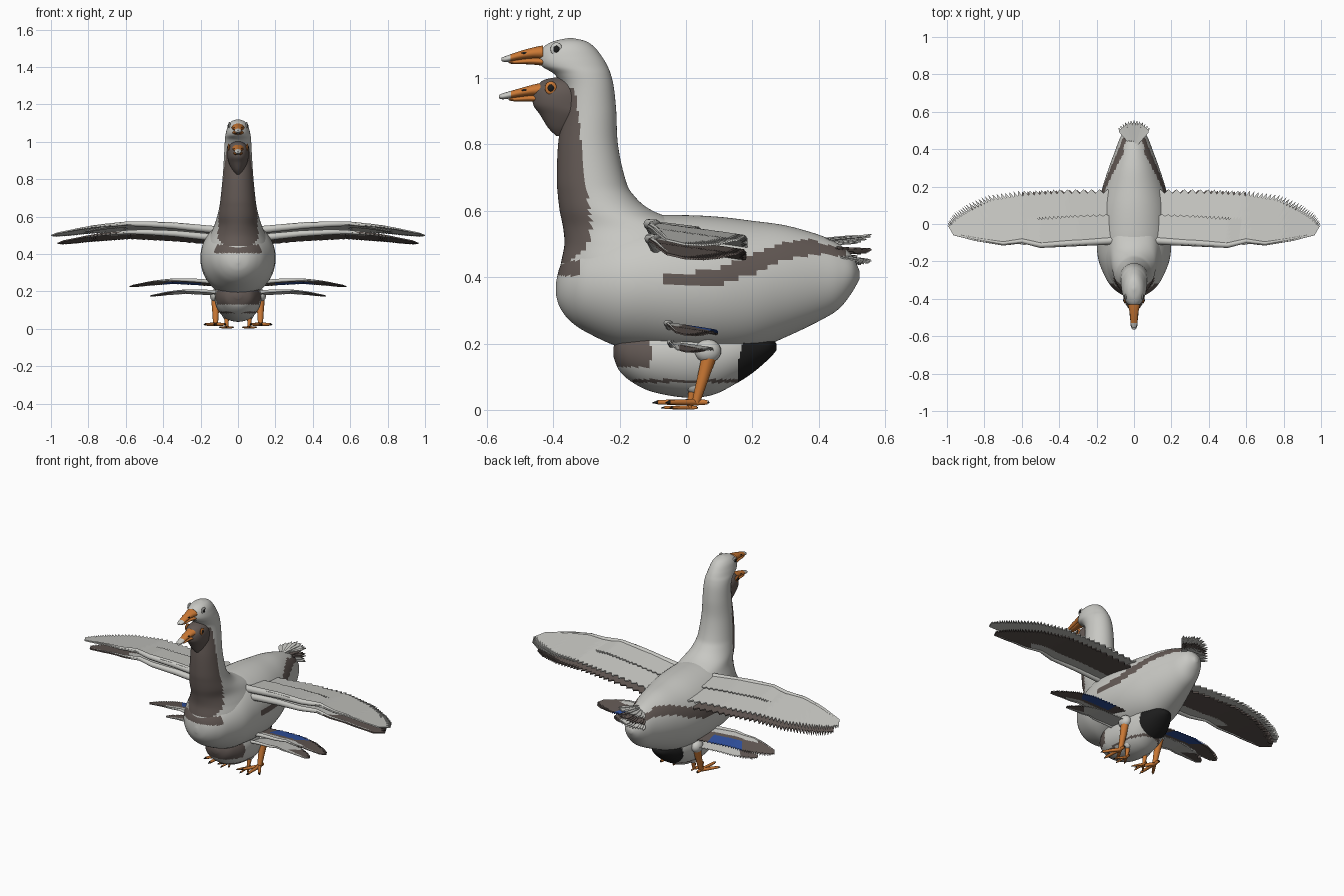
import bpy, bmesh, math
from mathutils import Vector

cube = bpy.data.objects.get("Cube")
if cube:
    bpy.data.objects.remove(cube)


def material(name, r, g, b):
    m = bpy.data.materials.new(name)
    m.use_nodes = True
    m.diffuse_color = (r, g, b, 1)
    m.node_tree.nodes["Principled BSDF"].inputs["Base Color"].default_value = (r, g, b, 1)
    return m


WHITE, BROWN, ORANGE, BLACK, BLUE = range(5)
MATS = [material("plumage white", .58, .58, .55), material("plumage brown", .125, .1, .09),
        material("beak orange", .6, .19, .035), material("black", .012, .012, .012),
        material("wing blue", .03, .085, .36)]


def finish(name, bm, smooth=True, mirror=False):
    bmesh.ops.recalc_face_normals(bm, faces=bm.faces)
    me = bpy.data.meshes.new(name)
    bm.to_mesh(me)
    bm.free()
    for m in MATS:
        me.materials.append(m)
    for p in me.polygons:
        p.use_smooth = smooth
    ob = bpy.data.objects.new(name, me)
    bpy.context.collection.objects.link(ob)
    if mirror:
        ob.modifiers.new("mirror", 'MIRROR').use_mirror_merge = False
    return ob


def linear(table, x):
    """Look a value up in a list of (x, value) pairs."""
    for (a, va), (b, vb) in zip(table, table[1:]):
        if x <= b:
            return va + (vb - va) * max(0, (x - a) / (b - a))
    return table[-1][1]


def spline(keys, t):
    """Smooth curve through the keys, t from 0 to 1."""
    f = t * (len(keys) - 1)
    i = min(int(f), len(keys) - 2)
    f -= i
    p = [Vector(keys[max(0, min(len(keys) - 1, i + k))]) for k in (-1, 0, 1, 2)]
    return 0.5 * (2 * p[1] + (p[2] - p[0]) * f + (2 * p[0] - 5 * p[1] + 4 * p[2] - p[3]) * f * f
                  + (3 * p[1] - p[0] - 3 * p[2] + p[3]) * f ** 3)


def loft(name, keys, axis, rule, rings=60, segs=48):
    """Elliptical sections along an axis; keys are (position, low, high, half width)."""
    bm = bmesh.new()
    rows = []
    for i in range(rings + 1):
        pos, lo, hi, hw = spline(keys, i / rings)
        row = []
        for k in range(segs):
            a = 2 * math.pi * k / segs
            x, v = hw * math.cos(a), (lo + hi) / 2 + (hi - lo) / 2 * math.sin(a)
            row.append(bm.verts.new((x, pos, v) if axis == 'Y' else (x, v, pos)))
        rows.append(row)
    for a, b in zip(rows, rows[1:]):
        for k in range(segs):
            bm.faces.new((a[k], a[k - 1], b[k - 1], b[k]))
    bm.faces.new(rows[0])
    bm.faces.new(rows[-1])
    for f in bm.faces:
        f.material_index = rule(f.calc_center_median())
    return finish(name, bm)


def tube(name, points, radii, mat):
    """Mirrored tapering tube through the points."""
    cu = bpy.data.curves.new(name, 'CURVE')
    cu.dimensions = '3D'
    cu.bevel_depth = 1
    cu.bevel_resolution = 3
    cu.use_fill_caps = True
    s = cu.splines.new('POLY')
    s.points.add(len(points) - 1)
    for p, co, r in zip(s.points, points, radii):
        p.co = (*co, 1)
        p.radius = r
    cu.materials.append(MATS[mat])
    ob = bpy.data.objects.new(name, cu)
    bpy.context.collection.objects.link(ob)
    ob.modifiers.new("mirror", 'MIRROR').use_mirror_merge = False


def ball(name, centre, size, mat):
    """Mirrored ellipsoid."""
    bm = bmesh.new()
    bmesh.ops.create_uvsphere(bm, u_segments=20, v_segments=12, radius=1)
    for v in bm.verts:
        v.co = Vector(centre) + Vector([a * b for a, b in zip(v.co, size)])
    for f in bm.faces:
        f.material_index = mat
    finish(name, bm, mirror=True)


# Large body with its wavy side stripe and breast band
stripe_top = [(-.07, .42), (0, .41), (.1, .43), (.2, .47), (.3, .505), (.37, .515), (.5, .475)]
stripe_low = [(-.06, .38), (0, .37), (.1, .375), (.2, .41), (.3, .455), (.4, .47), (.5, .46)]


def body_rule(c):
    if -.07 < c.y < .48 and linear(stripe_low, c.y) < c.z < linear(stripe_top, c.y):
        return BROWN
    return BROWN if c.y < -.32 and .405 < c.z < .45 else WHITE


loft("large_body", [(-.392, .35, .38, .01), (-.38, .31, .43, .06), (-.35, .27, .48, .105),
     (-.3, .235, .52, .145), (-.2, .19, .565, .188), (-.1, .175, .585, .2), (0, .165, .587, .2),
     (.1, .165, .582, .19), (.2, .18, .57, .167), (.3, .22, .556, .135), (.4, .268, .528, .098),
     (.46, .305, .5, .075), (.5, .355, .465, .05), (.522, .395, .42, .012)], 'Y', body_rule, 120, 80)

# Tall neck and upper head, dark down the front
dark_edge = [(.44, -.36), (.48, -.31), (.52, -.285), (.6, -.29), (.7, -.305), (.85, -.32), (.97, -.335)]
loft("tall_neck", [(.4, -.385, .1, .17), (.45, -.375, .1, .168), (.5, -.366, .08, .15),
     (.55, -.37, .03, .128), (.6, -.38, -.1, .112), (.65, -.386, -.16, .1), (.7, -.389, -.184, .093),
     (.8, -.385, -.205, .083), (.9, -.372, -.21, .076), (.97, -.372, -.217, .072),
     (1.01, -.395, -.226, .07), (1.035, -.433, -.236, .067), (1.06, -.443, -.25, .062),
     (1.09, -.432, -.273, .052), (1.11, -.4, -.3, .034), (1.12, -.355, -.34, .006)], 'Z',
     lambda c: BROWN if .44 < c.z < .97 and c.y < linear(dark_edge, c.z) else WHITE, 120, 64)

# Lower dark head with hanging throat
loft("lower_head", [(.825, -.39, -.36, .008), (.85, -.415, -.3, .03), (.89, -.44, -.27, .05),
     (.92, -.46, -.28, .056), (.955, -.46, -.29, .056), (.98, -.445, -.31, .047),
     (.995, -.425, -.33, .03), (1.003, -.385, -.36, .006)], 'Z', lambda c: BROWN)

# Beaks in two halves with pale tips, and eyes
for label, z, back in (("upper", 1.045, -.43), ("lower", .933, -.43)):
    tip = lambda c: WHITE if c.y < -.53 else ORANGE
    d = 0 if label == "upper" else -.008
    loft(label + "_beak_top", [(-.555 + d, z + .006, z + .016, .008), (-.54 + d, z + .003, z + .022, .017),
         (-.5, z + .01, z + .036, .021), (-.46, z + .013, z + .047, .026), (back, z + .01, z + .053, .034)],
         'Y', tip, 30, 24)
    loft(label + "_beak_bottom", [(-.535, z + .001, z + .007, .008), (-.52, z - .003, z + .008, .015),
         (-.47, z - .004, z + .015, .021), (back, z - .008, z + .017, .03)], 'Y', tip, 24, 24)
    ball(label + "_nostril", (.019, -.485, z + .03), (.004, .01, .004), BLACK)
for label, y, z, x, ring in (("upper", -.39, 1.087, .046, WHITE), ("lower", -.407, .97, .049, ORANGE)):
    ball(label + "_eye_ring", (x, y, z), (.006, .018, .02), ring)
    ball(label + "_eye", (x + .003, y, z), (.006, .01, .011), BLACK)


# Small body underneath with brown breast, belly line and black rump
def small_rule(c):
    if c.y > .155 + .2 * max(0, c.z - .13):
        return BLACK
    if c.y < -.1 - .25 * abs(c.z - .17) and c.z > .13:
        return BROWN
    return BROWN if abs(c.z - .088) < .005 and c.y > -.16 else WHITE


loft("small_body", [(-.218, .16, .19, .02), (-.2, .118, .23, .07), (-.16, .083, .26, .1),
     (-.1, .055, .28, .12), (0, .038, .29, .125), (.08, .046, .28, .115), (.15, .08, .27, .1),
     (.2, .112, .25, .08), (.25, .155, .23, .05), (.272, .18, .2, .015)], 'Y', small_rule, 100, 80)

# Wings: ribs run from the leading edge to a saw-toothed trailing edge
lead = [(.1, -.1), (.35, -.115), (.5, -.125), (.6, -.102), (.7, -.115), (.85, -.09), (.965, -.06)]
trail = [(.1, .185), (.4, .185), (.62, .176), (.78, .155), (.9, .105), (.97, .055), (1, 0)]
arch = [(.1, -.008), (.35, .015), (.6, .026), (.8, .008), (1, -.025)]


def outline(points, t):
    f = t * (len(points) - 1)
    i = min(int(f), len(points) - 2)
    return Vector(points[i]).lerp(Vector(points[i + 1]), f - i)


def wing(name, z0, sx, sy, rule, reach=1, n=84, chords=6):
    def place(p):
        h = linear(arch, p.x) - .14 * (p.y + .12)
        return (p.x * sx, p.y * sy, z0 + h * sx)
    bm = bmesh.new()
    ribs = []
    for i in range(n + 1):
        t = i / n
        a, b = outline(lead, t), outline(trail, t)
        end = reach * (1 if i % 2 == 0 else 1 - .07 - .2 * t ** 2)
        ribs.append([bm.verts.new(place(a.lerp(b, end * k / chords))) for k in range(chords + 1)])
    for i in range(n):
        for k in range(chords):
            f = bm.faces.new((ribs[i][k], ribs[i + 1][k], ribs[i + 1][k + 1], ribs[i][k + 1]))
            f.material_index = rule((i + .5) / n, (k + .5) / chords)
    s = finish(name, bm, False, True).modifiers.new("thickness", 'SOLIDIFY')
    s.thickness = .007 * sx
    s.offset = 0
    if reach == 1:
        edge = [place(outline(lead, j / 12) + Vector((0, .012))) for j in range(13)]
        tube(name + "_arm", edge, [sx * (.021 - .0015 * j) for j in range(13)], WHITE)


def blue_rule(t, u):
    if u > .45 and .14 < t < .45:
        return BLUE
    return BROWN if u > .4 or t > .7 else WHITE


plain = lambda t, u: WHITE
wing("upper_large_wing", .54, 1, 1, plain)
wing("upper_large_coverts", .547, .84, .97, plain, .55)
wing("lower_large_wing", .497, .965, .98, lambda t, u: BROWN if u > .3 or t > .6 else WHITE)
wing("upper_small_wing", .25, .58, .52, blue_rule)
wing("lower_small_wing", .195, .47, .45, lambda t, u: BROWN if t > .6 and u > .3 else WHITE)

# Tail fans of pointed feathers
for name, z, rise, mat in (("tail_top", .505, .14, WHITE), ("tail_middle", .485, .0, BROWN),
                           ("tail_low", .47, -.12, WHITE)):
    bm = bmesh.new()
    for i in range(-6, 7):
        a = math.radians(i * 6)
        d = Vector((math.sin(a), math.cos(a), rise - abs(i) * .012))
        side = Vector((math.cos(a), -math.sin(a), 0)) * .011
        root = Vector((0, .4, z + .0015 * i))
        length = .158 - .0025 * abs(i)
        pts = [root, root + d * length * .8 - side, root + d * length, root + d * length * .8 + side]
        bm.faces.new([bm.verts.new(p) for p in pts]).material_index = mat
    finish(name, bm, False).modifiers.new("thickness", 'SOLIDIFY').thickness = .004

# Legs, toes and claws for both birds
ball("large_thigh", (.12, .066, .178), (.03, .04, .035), WHITE)
ball("small_thigh", (.065, .025, .085), (.022, .03, .035), WHITE)
for label, x, y, z, top, size in (("large", .12, .03, .024, (.12, .072, .17), 1),
                                  ("small", .06, .01, .008, (.062, .025, .08), .65)):
    ankle = Vector((x, y, z))
    hip = Vector(top)
    tube(label + "_leg", [hip, hip.lerp(ankle, .5), ankle],
         [.024 * size, .018 * size, .013 * size], ORANGE)
    for part, dx, dy in (("inner", -.05, -.085), ("middle", .005, -.115), ("outer", .055, -.08),
                         ("hind", 0, .035)):
        end = ankle + Vector((dx, dy, 0)) * size
        tube(label + "_" + part + "_toe", [ankle, ankle.lerp(end, .5), end],
             [.01 * size, .009 * size, .007 * size], ORANGE)
        tube(label + "_" + part + "_claw", [end, end.lerp(ankle, -.15) - Vector((0, 0, .002))],
             [.006 * size, .001], BLACK)
